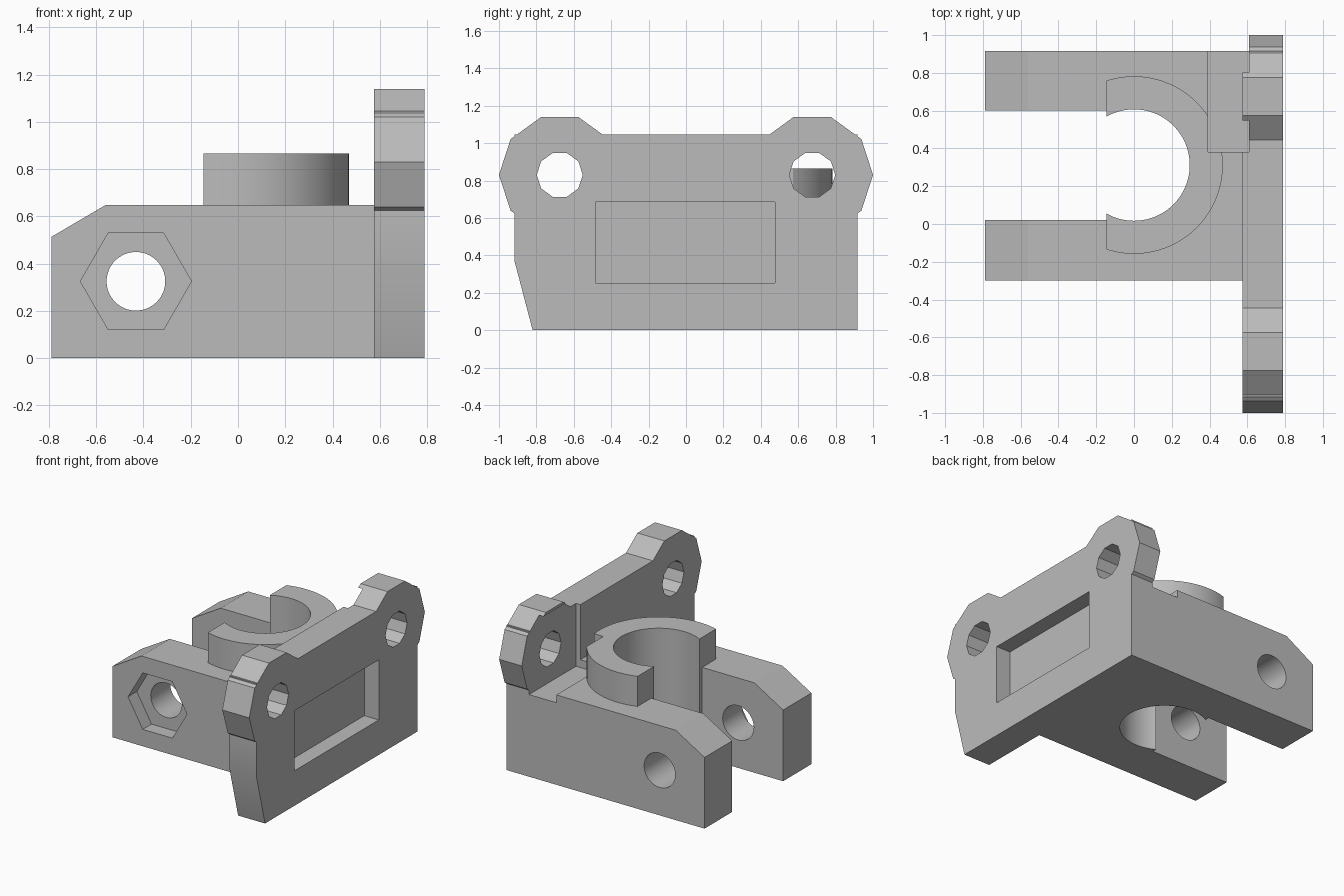
import bpy
import bmesh
from math import cos, sin, pi, sqrt, asin, radians

if "Cube" in bpy.data.objects:
    bpy.data.objects.remove(bpy.data.objects["Cube"])

grey = bpy.data.materials.new("plain grey")
grey.use_nodes = True
grey.diffuse_color = (0.5, 0.5, 0.5, 1)
grey.node_tree.nodes["Principled BSDF"].inputs["Base Color"].default_value = (0.5, 0.5, 0.5, 1)


def prism(name, points, axis, low, high):
    """Extrude a 2D outline along an axis; outline is the other two axes in order."""
    def place(p, d):
        return {"x": (d, p[0], p[1]), "y": (p[0], d, p[1]), "z": (p[0], p[1], d)}[axis]
    bm = bmesh.new()
    bottom = [bm.verts.new(place(p, low)) for p in points]
    top = [bm.verts.new(place(p, high)) for p in points]
    bm.faces.new(bottom)
    bm.faces.new(top)
    for i in range(len(points)):
        j = (i + 1) % len(points)
        bm.faces.new((bottom[i], bottom[j], top[j], top[i]))
    bmesh.ops.recalc_face_normals(bm, faces=bm.faces)
    mesh = bpy.data.meshes.new(name)
    bm.to_mesh(mesh)
    bm.free()
    mesh.materials.append(grey)
    obj = bpy.data.objects.new(name, mesh)
    bpy.context.collection.objects.link(obj)
    return obj


def ngon(cx, cy, r, n):
    return [(cx + r * cos(2 * pi * i / n), cy + r * sin(2 * pi * i / n)) for i in range(n)]


def rect(x0, x1, y0, y1):
    return [(x0, y0), (x1, y0), (x1, y1), (x0, y1)]


def combine(target, tool, operation):
    bpy.context.view_layer.objects.active = target
    mod = target.modifiers.new(tool.name, "BOOLEAN")
    mod.operation = operation
    mod.solver = "EXACT"
    mod.object = tool
    bpy.ops.object.modifier_apply(modifier=mod.name)
    bpy.data.objects.remove(tool)


EAR_Y, EAR_Z = 0.675, 0.83
BORE_Y, BORE_R, COLLAR_R, MOUTH_X = 0.312, 0.295, 0.47, -0.145

# Clamp block with sloped leg ends
bracket = prism("clamp_bracket",
                [(-0.79, 0), (0.65, 0), (0.65, 0.648), (-0.56, 0.648), (-0.79, 0.513)],
                "y", -0.3, 0.917)

# Raised collar, cut flat at its mouth
start = pi / 2 + asin(-MOUTH_X / COLLAR_R)
arc = [(COLLAR_R * cos(a), BORE_Y + COLLAR_R * sin(a))
       for a in (start - 2 * start * i / 72 for i in range(73))]
combine(bracket, prism("collar", arc, "z", 0.4, 0.865), "UNION")

# Mounting plate with two ten-sided ears
plate = prism("mounting_plate",
              [(-0.82, 0), (0.917, 0), (0.917, 1.045), (-0.917, 1.045), (-0.917, 0.37)],
              "x", 0.575, 0.79)
for side in (-1, 1):
    combine(plate, prism("ear", ngon(side * EAR_Y, EAR_Z, 0.325, 10), "x", 0.575, 0.79), "UNION")
combine(bracket, plate, "UNION")

# Bore, clamp slot, ear clearance and shallow plate pocket
cutters = [
    prism("bore", ngon(0, BORE_Y, BORE_R, 96), "z", -0.1, 1),
    prism("slot", rect(-1, MOUTH_X, 0.022, 0.602), "z", -0.1, 1),
    prism("ear_clearance", rect(0.392, 0.61, 0.382, 1.1), "z", 0.592, 1.12),
    prism("plate_pocket", rect(-0.485, 0.475, 0.252, 0.685), "x", 0.675, 0.9),
    prism("clamp_screw_hole", ngon(-0.432, 0.325, 0.124, 64), "y", -0.5, 1.1),
    prism("nut_trap", ngon(-0.432, 0.325, 0.235, 6), "y", -0.5, -0.2),
]
for side in (-1, 1):
    cutters.append(prism("ear_hole", ngon(side * EAR_Y, EAR_Z, 0.123, 10), "x", 0.5, 0.9))
for cutter in cutters:
    combine(bracket, cutter, "DIFFERENCE")

# Smooth the round walls, keep the rest crisp
bpy.ops.object.select_all(action="DESELECT")
bracket.select_set(True)
bpy.context.view_layer.objects.active = bracket
bpy.ops.object.shade_smooth_by_angle(angle=radians(15))
